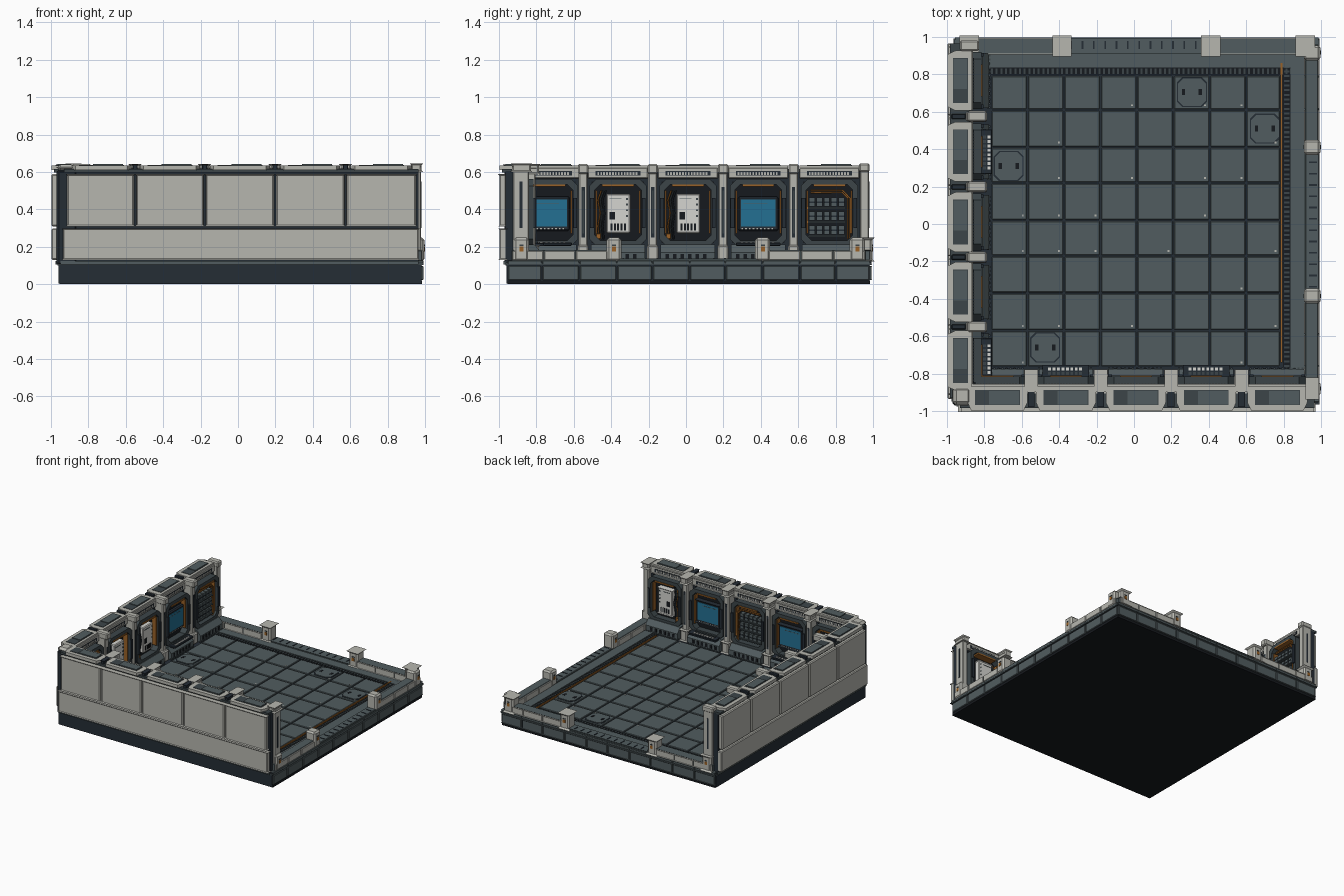
import bpy, bmesh, math, random
from mathutils import Vector

if "Cube" in bpy.data.objects:
    bpy.data.objects.remove(bpy.data.objects["Cube"])

random.seed(4)
COLORS = {
    "light_grey": (0.47, 0.47, 0.43), "white_panel": (0.66, 0.66, 0.63),
    "slate": (0.083, 0.108, 0.115), "dark_slate": (0.045, 0.06, 0.066),
    "navy": (0.018, 0.026, 0.036), "black": (0.008, 0.010, 0.013),
    "orange": (0.32, 0.12, 0.02), "blue_screen": (0.017, 0.16, 0.29),
}
NAMES = list(COLORS)
MATS = []
for n, c in COLORS.items():
    m = bpy.data.materials.new(n)
    m.diffuse_color = (*c, 1)
    m.use_nodes = True
    m.node_tree.nodes["Principled BSDF"].inputs["Base Color"].default_value = m.diffuse_color
    MATS.append(m)
L, W, S, D, N, K, O, B = range(8)
parts = {}


def merge(name, tmp, mat):
    bmesh.ops.recalc_face_normals(tmp, faces=tmp.faces)
    for f in tmp.faces:
        f.material_index = mat
    me = bpy.data.meshes.new("tmp")
    tmp.to_mesh(me)
    tmp.free()
    parts.setdefault(name, bmesh.new()).from_mesh(me)
    bpy.data.meshes.remove(me)


def place(d, u, z, swap):
    # d = distance across a side, u = position along it
    return Vector((u, d, z) if swap else (d, u, z))


def box(name, mat, d, u, z, swap=0, bevel=0):
    t = bmesh.new()
    bmesh.ops.create_cube(t, size=1)
    for v in t.verts:
        v.co = place(*[(r[0] + r[1]) / 2 + c * abs(r[1] - r[0]) for r, c in zip((d, u, z), v.co)], swap)
    if bevel:
        bmesh.ops.bevel(t, geom=t.edges[:], offset=bevel, segments=1, affect='EDGES')
    merge(name, t, mat)


def prism(name, mat, pts):
    # pts = two matching loops of points
    t = bmesh.new()
    a, b = [[t.verts.new(p) for p in loop] for loop in pts]
    t.faces.new(a)
    t.faces.new(b)
    for i in range(len(a)):
        j = (i + 1) % len(a)
        t.faces.new((a[i], a[j], b[j], b[i]))
    merge(name, t, mat)


def octagon(w, h, c):
    return [(-w + c, -h), (w - c, -h), (w, -h + c), (w, h - c),
            (w - c, h), (-w + c, h), (-w, h - c), (-w, -h + c)]


def pipe(name, mat, pts, r, swap):
    cu = bpy.data.curves.new(name, 'CURVE')
    cu.dimensions = '3D'
    cu.bevel_depth = r
    cu.bevel_resolution = 1
    sp = cu.splines.new('POLY')
    sp.points.add(len(pts) - 1)
    for p, q in zip(sp.points, pts):
        p.co = (*place(*q, swap), 1)
    cu.materials.append(MATS[mat])
    bpy.context.collection.objects.link(bpy.data.objects.new(name, cu))


# Base slab and floor
box("base_slab", N, (-.96, .98), (-.96, .98), (.003, .1))
box("base_underside", K, (-.955, .985), (-.955, .985), (0, .02))
box("base_lip", D, (-.965, .992), (-.965, .992), (.102, .115))
box("floor_bed", N, (-.96, .985), (-.96, .985), (.1, .119))
FX = [-.765, -.57, -.375, -.18, .015, .21, .405, .6, .782]
FY = [-.765, -.57, -.37, -.17, .02, .22, .41, .61, .795]
for i in range(8):
    for j in range(8):
        x0, x1, y0, y1 = FX[i], FX[i + 1], FY[j], FY[j + 1]
        box("floor_tiles", S, (x0 + .005, x1 - .005), (y0 + .005, y1 - .005), (.11, .127), bevel=.003)
        if random.random() < .35:
            x, y = x1 - .025, y0 + .025
            box("floor_studs", L, (x - .005, x + .005), (y - .005, y + .005), (.125, .13))

# Floor hatches
for x, y in [(.31, .705), (.70, .51), (-.67, .31), (-.475, -.66)]:
    for mat, s, z in [(N, .08, .129), (S, .074, .133)]:
        o = octagon(s, s, .028)
        prism("floor_hatches", mat, [[(x + a, y + b, h) for a, b in o] for h in (.12, z)])
    for k in (-1, 1):
        box("floor_hatches", K, (x + k * .045 - .009, x + k * .045 + .009), (y - .016, y + .016), (.13, .135))

for sw in (0, 1):
    # Drain grates, walkway and orange guide line inside the curbs
    box("walkway", S, (.838, .92), (-.8, .92), (.11, .127), sw)
    box("drain_grate", K, (.797, .836), (-.8, .9), (.11, .123), sw)
    for i in range(68):
        u = -.79 + i * .025
        box("drain_grate", D, (.802, .832), (u, u + .011), (.12, .127), sw)
    if not sw:
        box("guide_line", O, (.784, .794), (-.74, .86), (.12, .13), sw)

    # Slate cladding on the open sides of the base
    edges = [-.955, -.77, -.57, -.37, -.18, .02, .21, .41, .61, .8, .985]
    for a, b in zip(edges, edges[1:]):
        box("base_cladding", S, (.975, .992), (a + .004, b - .004), (.022, .097), sw, .004)
        box("base_cladding", S, (.93, .993), (a + .002, b - .002), (.105, .126), sw, .003)

    # Low curbs with light outer plates and a lower vented middle
    for a, b in [(-.93, -.42), (.44, .96)]:
        box("curb", S, (.915, .985), (a, b), (.12, .182), sw, .004)
        n = 3
        for i in range(n):
            p, q = a + (b - a) * i / n, a + (b - a) * (i + 1) / n
            for d in ((.98, .992), (.908, .918)):
                box("curb_plates", L, d, (p + .003, q - .003), (.128, .178), sw, .003)
    box("curb_middle", S, (.915, .99), (-.36, .39), (.12, .138), sw, .004)
    for i in range(12):
        u = -.34 + i * .0605
        box("curb_vents", N, (.935, .978), (u, u + .009), (.13, .141), sw)
    for u in (-.88, -.385, .41, .915):
        box("curb_posts", L, (.908, .996), (u - .04, u + .04), (.122, .248), sw, .012)
        for d in ((.99, .999), (.905, .912)):
            box("curb_lamps", O, d, (u - .01, u + .012), (.175, .2), sw)
            box("curb_lamps", D, d, (u - .01, u + .012), (.205, .212), sw)

# Walls on the front and left, sharing one bay layout
SEAMS = [-.92, -.55, -.178, .198, .575, .958]
KINDS = [["screen", "panel", "panel", "screen", "shelf"],
         ["panel", "screen", "shelf", "screen", "panel"]]
for sw in (0, 1):
    def wb(name, mat, d, u, z, bevel=0):
        box(name, mat, d, u, z, sw, bevel)

    def teeth(name, mat, d, c, half, n, z, fill=.55):
        for i in range(n):
            s = 2 * half / n
            a = c - half + s * i
            wb(name, mat, d, (a, a + s * fill), z)

    wb("wall_core", N, (-.965, -.875), (-.96, .965), (.1, .605))
    wb("wall_foot_trim", S, (-.975, -.95), (-.95, .965), (.105, .124))
    wb("outer_lower_panel", L, (-.998, -.96), (-.935, .965), (.13, .297), .006)
    wb("wall_top_rail", D, (-.985, -.88), (-.93, .965), (.598, .615))

    # Tall end post
    wb("end_post", L, (-.925, -.84), (.93, .978), (.122, .63), .006)
    wb("end_post", L, (-.93, -.83), (.925, .982), (.6, .645), .008)
    wb("end_post_slot", N, (-.89, -.875), (.97, .98), (.3, .55))

    for k, kind in enumerate(KINDS[sw]):
        a, b = SEAMS[k], SEAMS[k + 1]
        c = max((a + b) / 2, -.73)
        wb("outer_upper_panels", L, (-.998, -.96), (a + .006, b - .006), (.308, .588), .007)

        # Wall cap with tapered ends and slate plate
        o = [(-.998, -.14), (-.955, -.16), (-.868, -.16), (-.868, .16), (-.955, .16), (-.998, .14)]
        prism("wall_caps", L, [[place(d, c + u, z, sw) for d, u in o] for z in (.61, .635)])
        wb("cap_plates", D, (-.968, -.888), (c - .12, c + .12), (.63, .638))
        wb("cap_plates", S, (-.965, -.892), (c - .045, c + .115), (.63, .643))
        wb("bay_header", L, (-.9, -.86), (c - .16, c + .16), (.565, .622), .004)
        wb("header_slot", N, (-.87, -.856), (c - .12, c + .12), (.58, .604))
        teeth("header_grille", L, (-.86, -.853), c, .11, 14, (.584, .6), .6)

        # Octagonal bay frame around a dark recess
        outer, inner = octagon(.152, .178, .035), octagon(.125, .15, .03)
        for i in range(8):
            q = (outer[i], outer[(i + 1) % 8], inner[(i + 1) % 8], inner[i])
            prism("bay_frames", D, [[place(d, c + u, .383 + z, sw) for u, z in q] for d in (-.88, -.815)])
        wb("bay_recess", K, (-.88, -.868), (c - .14, c + .14), (.22, .55))
        wb("bay_trim", O, (-.87, -.81), (c - .085, c + .085), (.522, .534))
        for s in (-1, 1):
            wb("bay_trim", O, (-.87, -.83), (c + s * .117 - .004, c + s * .117 + .004), (.27, .5))
            wb("bay_brackets", N, (-.83, -.805), (c + s * .138 - .01, c + s * .138 + .01), (.3, .46))

        # Sloped plinth with vents
        prof = [(-.88, .12), (-.775, .12), (-.775, .17), (-.81, .212), (-.88, .212)]
        prism("bay_plinths", S, [[place(d, c + s * .145, z, sw) for d, z in prof] for s in (-1, 1)])
        teeth("plinth_vents", K, (-.78, -.772), c, .12, 6, (.135, .162), .5)
        teeth("foot_grate", D, (-.785, -.768), c, .15, 14, (.12, .13), .5)

        if kind == "screen":
            wb("screen_bezels", N, (-.87, -.835), (c - .108, c + .108), (.285, .468), .008)
            wb("screens", B, (-.84, -.832), (c - .093, c + .093), (.308, .452))
            wb("screen_lines", S, (-.833, -.8305), (c - .08, c + .05), (.43, .434))
            teeth("screen_buttons", L, (-.84, -.832), c, .09, 9, (.291, .299), .45)
            wb("keyboards", N, (-.82, -.758), (c - .12, c + .12), (.205, .222), .004)
            for d in (-.775, -.8):
                teeth("keys", W if d > -.79 else D, (d - .008, d + .008), c, .095, 8, (.22, .227), .65)
        elif kind == "panel":
            wb("service_panels", W, (-.87, -.825), (c - .062, c + .066), (.272, .482), .006)
            wb("service_ports", K, (-.83, -.822), (c - .045, c - .015), (.345, .385))
            teeth("service_ports", K, (-.83, -.822), c + .005, .045, 5, (.288, .325), .6)
            for i in range(4):
                z = .36 + i * .03
                wb("service_ports", D, (-.83, -.822), (c + .043, c + .053), (z, z + .01))
            wb("service_ports", S, (-.83, -.822), (c - .045, c + .02), (.455, .459))
            for i in range(3):
                u = c - .075 - i * .012
                pipe("cable", (N, D, O)[i], [(-.855, u + .01, .5), (-.84, u - .008, .45), (-.835, u + .004, .38),
                                             (-.84, u - .008, .31), (-.85, u, .24)], .0045, sw)
            wb("junction_box", O, (-.87, -.83), (c - .118, c - .09), (.24, .272), .003)
        else:
            for r in range(3):
                z = .265 + r * .075
                wb("shelf_boards", D, (-.87, -.825), (c - .115, c + .09), (z - .012, z - .003))
                teeth("shelf_canisters", S, (-.868, -.832), c - .01, .1, 5, (z, z + .048), .8)
                teeth("canister_bands", N, (-.835, -.829), c - .01, .1, 5, (z + .02, z + .027), .8)
            for i in range(2):
                e = i * .012
                pipe("shelf_pipe", O, [(-.835, c - .1, .49 + e), (-.835, c + .07, .49 + e), (-.835, c + .098 + e, .46),
                                       (-.835, c + .098 + e, .24)], .005, sw)

    # Pillars between the bays
    for u in SEAMS[1:-1]:
        wb("pillars", L, (-.9, -.805), (u - .024, u + .024), (.122, .62), .006)
        wb("pillar_caps", L, (-.89, -.785), (u - .028, u + .028), (.59, .642), .008)
        wb("pillar_feet", L, (-.89, -.785), (u - .03, u + .03), (.122, .21), .008)
        wb("pillar_slots", N, (-.81, -.802), (u - .009, u + .009), (.25, .52))
        wb("pillar_slots", D, (-.805, -.8), (u - .004, u + .004), (.27, .5))
        wb("cap_joints", N, (-.975, -.9), (u - .014, u + .014), (.6, .64), .004)

# Corner where the walls meet
box("corner_core", N, (-.97, -.86), (-.97, -.86), (.1, .61), 0, .012)
box("corner_cap", L, (-.97, -.868), (-.97, -.868), (.605, .64), 0, .02)

# Turn every part into an object
for name, bm in parts.items():
    me = bpy.data.meshes.new(name)
    used = sorted({f.material_index for f in bm.faces})
    for i in used:
        me.materials.append(MATS[i])
    for f in bm.faces:
        f.material_index = used.index(f.material_index)
    bm.to_mesh(me)
    bm.free()
    bpy.context.collection.objects.link(bpy.data.objects.new(name, me))
